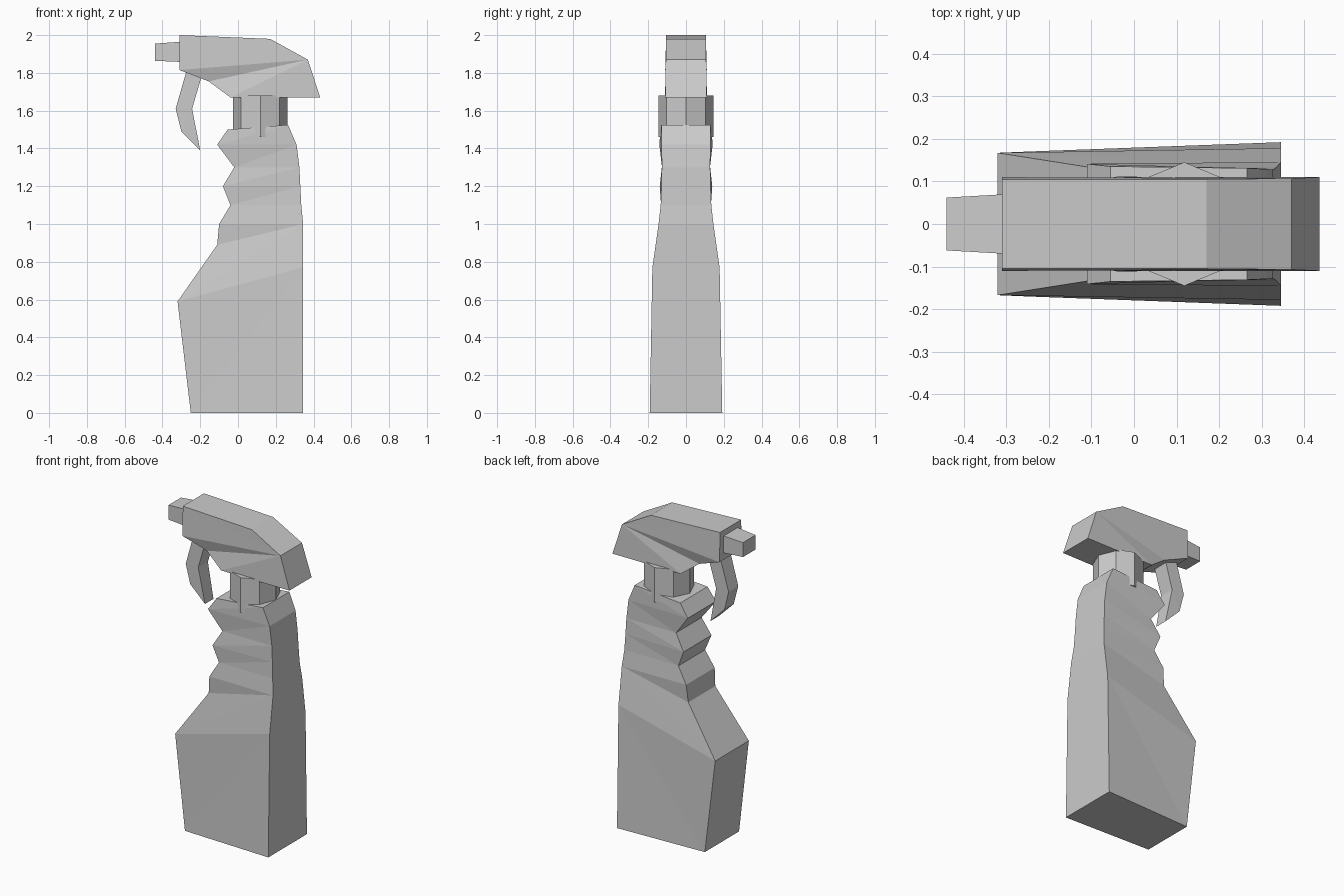
import bpy, bmesh, math

if "Cube" in bpy.data.objects:
    bpy.data.objects.remove(bpy.data.objects["Cube"])


def slab(name, rim, sides):
    """Mirrored slab: rim = outline of (x, z, half width), sides = index faces."""
    bm = bmesh.new()
    front = [bm.verts.new((x, -w, z)) for x, z, w in rim]
    back = [bm.verts.new((x, w, z)) for x, z, w in rim]
    n = len(rim)
    for i in range(n):
        j = (i + 1) % n
        bm.faces.new((front[i], front[j], back[j], back[i]))
    for f in sides:
        bm.faces.new([front[i] for i in f])
        bm.faces.new([back[i] for i in reversed(f)])
    bmesh.ops.recalc_face_normals(bm, faces=bm.faces[:])
    me = bpy.data.meshes.new(name)
    bm.to_mesh(me)
    bm.free()
    ob = bpy.data.objects.new(name, me)
    bpy.context.collection.objects.link(ob)
    return ob


# Bottle: grip edge on the left, smooth back on the right
left = [(-.25, 0, .17), (-.32, .59, .167), (-.11, .89, .134), (-.10, 1.0, .142),
        (-.04, 1.10, .132), (-.08, 1.20, .139), (-.02, 1.30, .127),
        (-.11, 1.42, .141), (-.055, 1.50, .135)]
right = [(.345, 0, .192), (.345, .77, .178), (.345, 1.0, .145), (.335, 1.10, .134),
         (.33, 1.20, .130), (.325, 1.30, .128), (.31, 1.42, .129), (.265, 1.525, .131)]
n, m = len(left), len(right)
R = [n + m - 1 - i for i in range(m)]          # rim index of each back point
pair = [0, 1, 2, 2, 3, 4, 5, 6, 7]             # back point met by each grip point
sides = []
for i in range(n - 1):
    a, b = R[pair[i]], R[pair[i + 1]]
    if a != b:
        sides.append((i, a, b))
    sides.append((i, b, i + 1))
slab("bottle", left + right[::-1], sides)

# Octagonal collar
bpy.ops.mesh.primitive_cylinder_add(vertices=8, radius=.145, depth=.22,
                                    location=(.118, 0, 1.57))
bpy.context.object.name = "collar"

# Spray head with a pinched crease along each side
head = [(-.31, 2.0, .105), (.17, 1.98, .105), (.37, 1.87, .107), (.435, 1.67, .110),
        (-.04, 1.67, .111), (-.155, 1.755, .088), (-.31, 1.815, .110)]
slab("spray_head", head, [(0, 1, 2), (0, 2, 6), (6, 2, 5), (5, 2, 4), (4, 2, 3)])

# Nozzle
slab("nozzle", [(-.44, 1.955, .062), (-.30, 1.965, .070), (-.30, 1.858, .070),
                (-.44, 1.864, .062)], [(0, 1, 2, 3)])

# Trigger
slab("trigger", [(-.27, 1.82, .05), (-.33, 1.61, .048), (-.30, 1.49, .046),
                 (-.20, 1.39, .042), (-.243, 1.61, .048), (-.19, 1.79, .05)],
     [(0, 1, 4, 5), (1, 2, 4), (2, 3, 4)])
